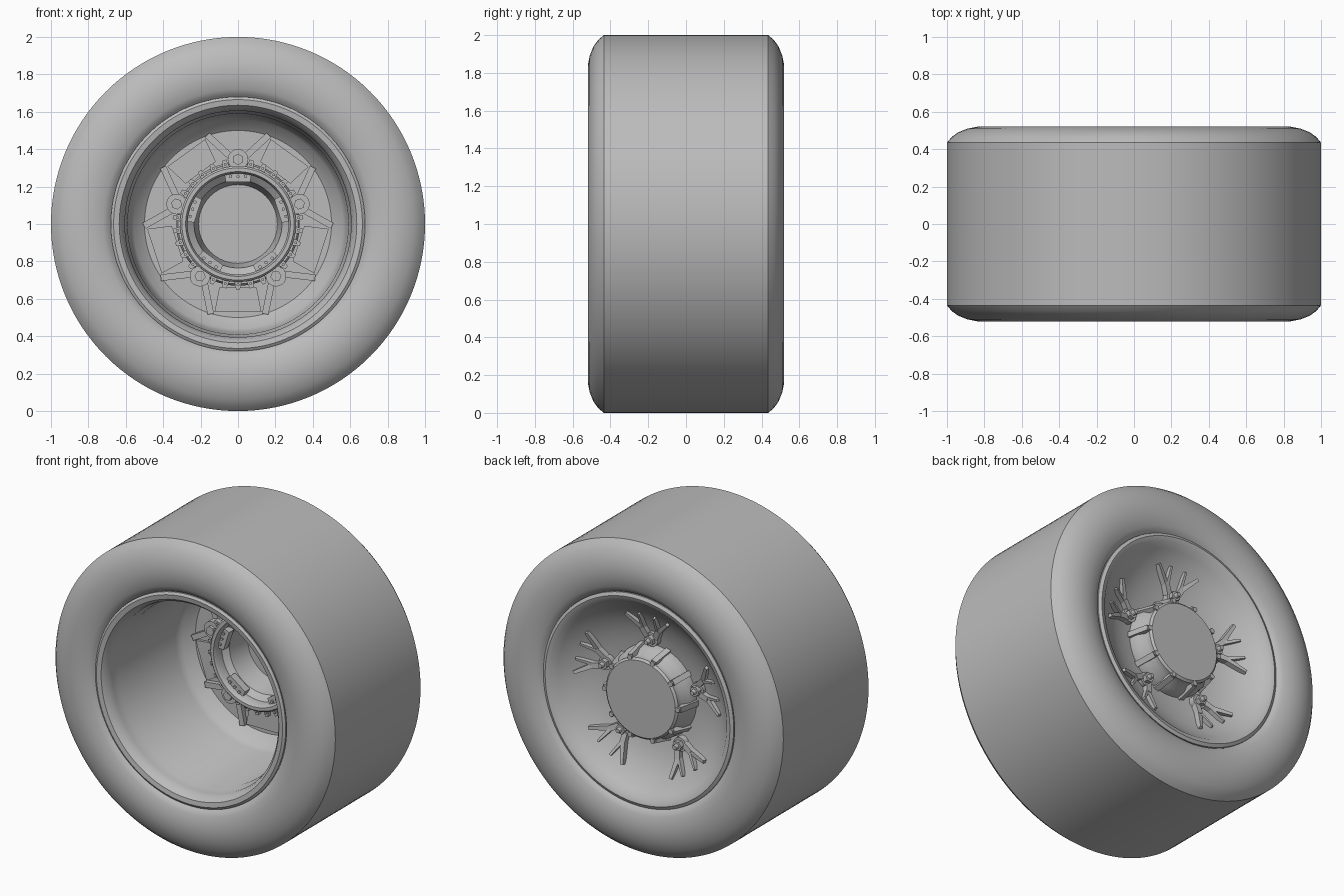
import bpy, bmesh, math
from mathutils import Matrix, Vector

cube = bpy.data.objects.get("Cube")
if cube:
    bpy.data.objects.remove(cube, do_unlink=True)

grey = bpy.data.materials.new("plain_grey")
grey.use_nodes = True
COLOR = (0.5, 0.5, 0.5, 1)
grey.diffuse_color = COLOR
grey.node_tree.nodes["Principled BSDF"].inputs["Base Color"].default_value = COLOR

AXLE = Matrix.Translation((0, 0, 1))
LUGS = [math.tau * i / 5 for i in range(5)]


def finish(name, bm, angle=35):
    bmesh.ops.recalc_face_normals(bm, faces=bm.faces)
    mesh = bpy.data.meshes.new(name)
    bm.to_mesh(mesh)
    bm.free()
    obj = bpy.data.objects.new(name, mesh)
    bpy.context.collection.objects.link(obj)
    mesh.materials.append(grey)
    bpy.ops.object.select_all(action='DESELECT')
    obj.select_set(True)
    bpy.context.view_layer.objects.active = obj
    bpy.ops.object.shade_smooth_by_angle(angle=math.radians(angle))
    return obj


def lathe(name, profile, closed=True, steps=128):
    """Turn a (radius, y) profile around the axle."""
    bm = bmesh.new()
    verts = [bm.verts.new((0, y, 1 + r)) for r, y in profile]
    pairs = list(zip(verts, verts[1:])) + ([(verts[-1], verts[0])] if closed else [])
    edges = [bm.edges.new(p) for p in pairs]
    bmesh.ops.spin(bm, geom=verts + edges, cent=(0, 0, 1), axis=(0, 1, 0),
                   angle=math.tau, steps=steps, use_merge=True)
    bmesh.ops.remove_doubles(bm, verts=bm.verts, dist=0.0002)
    return finish(name, bm)


def turn(angle):
    return AXLE @ Matrix.Rotation(angle, 4, 'Y')


def beam(bm, frame, p, q, width, height, taper=1.0):
    """Box bar from p to q; width runs around the axle, height along it."""
    p, q = Vector(p), Vector(q)
    z = (q - p).normalized()
    x = Vector((0, 1, 0)).cross(z).normalized()
    y = z.cross(x)
    rot = Matrix((x, y, z)).transposed().to_4x4()
    m = frame @ Matrix.Translation((p + q) / 2) @ rot
    m = m @ Matrix.Diagonal((width, height, (q - p).length, 1))
    made = bmesh.ops.create_cube(bm, size=1)["verts"]
    for v in made:
        if v.co.z > 0:
            v.co.x *= taper
    bmesh.ops.transform(bm, matrix=m, verts=made)


def stud(bm, frame, r, y0, y1, radius, sides=12, tip=1.0):
    """Round pin lying along the axle direction."""
    m = frame @ Matrix.Translation((0, (y0 + y1) / 2, r)) @ Matrix.Rotation(-math.pi / 2, 4, 'X')
    bmesh.ops.create_cone(bm, cap_ends=True, segments=sides, radius1=radius,
                          radius2=radius * tip, depth=y1 - y0, matrix=m)


# Tyre: flat tread, rounded shoulders, gently bulged sidewalls
side = [(0.62, 0.44), (0.67, 0.46), (0.69, 0.49), (0.72, 0.505), (0.78, 0.52),
        (0.84, 0.52), (0.89, 0.51), (0.94, 0.49), (0.975, 0.465), (1.0, 0.435)]
lathe("tyre", [(r, -y) for r, y in side] + side[::-1])

# Rim: deep open barrel at the front, shallow dish at the back
lathe("rim", [
    (0.68, -0.45), (0.68, -0.485), (0.665, -0.495), (0.635, -0.49), (0.615, -0.465),
    (0.605, -0.42), (0.605, -0.36), (0.59, -0.33), (0.58, 0.19), (0.56, 0.23),
    (0.50, 0.28), (0.29, 0.28),
    (0.29, 0.31), (0.35, 0.32), (0.42, 0.34), (0.49, 0.37), (0.55, 0.41),
    (0.60, 0.45), (0.63, 0.485), (0.66, 0.495), (0.68, 0.485), (0.68, 0.45)])

# Hub: closed cup, open to the front and capped at the back
lathe("hub", [
    (0, 0.46), (0.245, 0.46), (0.258, 0.448), (0.258, 0.41), (0.285, 0.37),
    (0.295, 0.30), (0.295, 0.20), (0.31, 0.20), (0.31, 0.16), (0.30, 0.15),
    (0.28, 0.15), (0.27, 0.17), (0.27, 0.22), (0.235, 0.25), (0.21, 0.40), (0, 0.40)],
    closed=False)
lathe("hub_flange", [(0.29, 0.29), (0.29, 0.22), (0.32, 0.22), (0.33, 0.24), (0.33, 0.29)])

# Ribs splaying from each lug on both faces of the disc
bm = bmesh.new()
for a in LUGS:
    for s in (-1, 1):
        beam(bm, turn(a), (s * 0.04, 0.27, 0.36), (s * 0.165, 0.27, 0.475), 0.035, 0.04)
        beam(bm, turn(a), (s * 0.03, 0.335, 0.36), (s * 0.06, 0.35, 0.42), 0.035, 0.05)
        beam(bm, turn(a), (s * 0.055, 0.35, 0.41), (s * 0.15, 0.395, 0.50), 0.032, 0.035, 0.6)
        beam(bm, turn(a), (s * 0.05, 0.35, 0.41), (s * 0.055, 0.395, 0.52), 0.022, 0.035, 0.6)
finish("disc_ribs", bm)

# Raised panels between the lugs on the front of the disc
bm = bmesh.new()
for a in LUGS:
    beam(bm, turn(a + math.pi / 5), (0, 0.275, 0.34), (0, 0.275, 0.47), 0.20, 0.025, 1.25)
finish("disc_panels", bm)

# Lug housings and nuts
bm = bmesh.new()
for a in LUGS:
    stud(bm, turn(a), 0.345, 0.20, 0.30, 0.055, 20)
    stud(bm, turn(a), 0.345, 0.18, 0.20, 0.03, 6)
    stud(bm, turn(a), 0.345, 0.30, 0.355, 0.045, 20)
    stud(bm, turn(a), 0.345, 0.355, 0.385, 0.032, 6)
    stud(bm, turn(a), 0.345, 0.385, 0.41, 0.017, 12, 0.8)
finish("lug_nuts", bm)

# Toothed ring around the front of the hub, interrupted at the lugs
bm = bmesh.new()
for i in range(30):
    if i % 6:
        frame = turn(math.tau * i / 30)
        beam(bm, frame, (0, 0.205, 0.295), (0, 0.205, 0.35), 0.045, 0.03, 0.45)
        stud(bm, frame, 0.325, 0.18, 0.20, 0.008, 8)
finish("toothed_ring", bm)

# Brackets with small bolts inside the hub mouth
bm = bmesh.new()
for a in LUGS:
    beam(bm, turn(a), (0, 0.21, 0.225), (0, 0.21, 0.28), 0.13, 0.05, 1.15)
    for s in (-0.04, 0, 0.04):
        stud(bm, turn(a) @ Matrix.Translation((s, 0, 0)), 0.255, 0.175, 0.19, 0.009, 8)
finish("hub_brackets", bm)

# Flutes on the hub wall and bolts around the cap edge
bm = bmesh.new()
for i in range(10):
    frame = turn(math.tau * (i + 0.5) / 10)
    beam(bm, frame, (0, 0.31, 0.285), (0, 0.445, 0.255), 0.035, 0.05)
    stud(bm, frame, 0.262, 0.425, 0.462, 0.016, 10)
finish("hub_flutes", bm)
